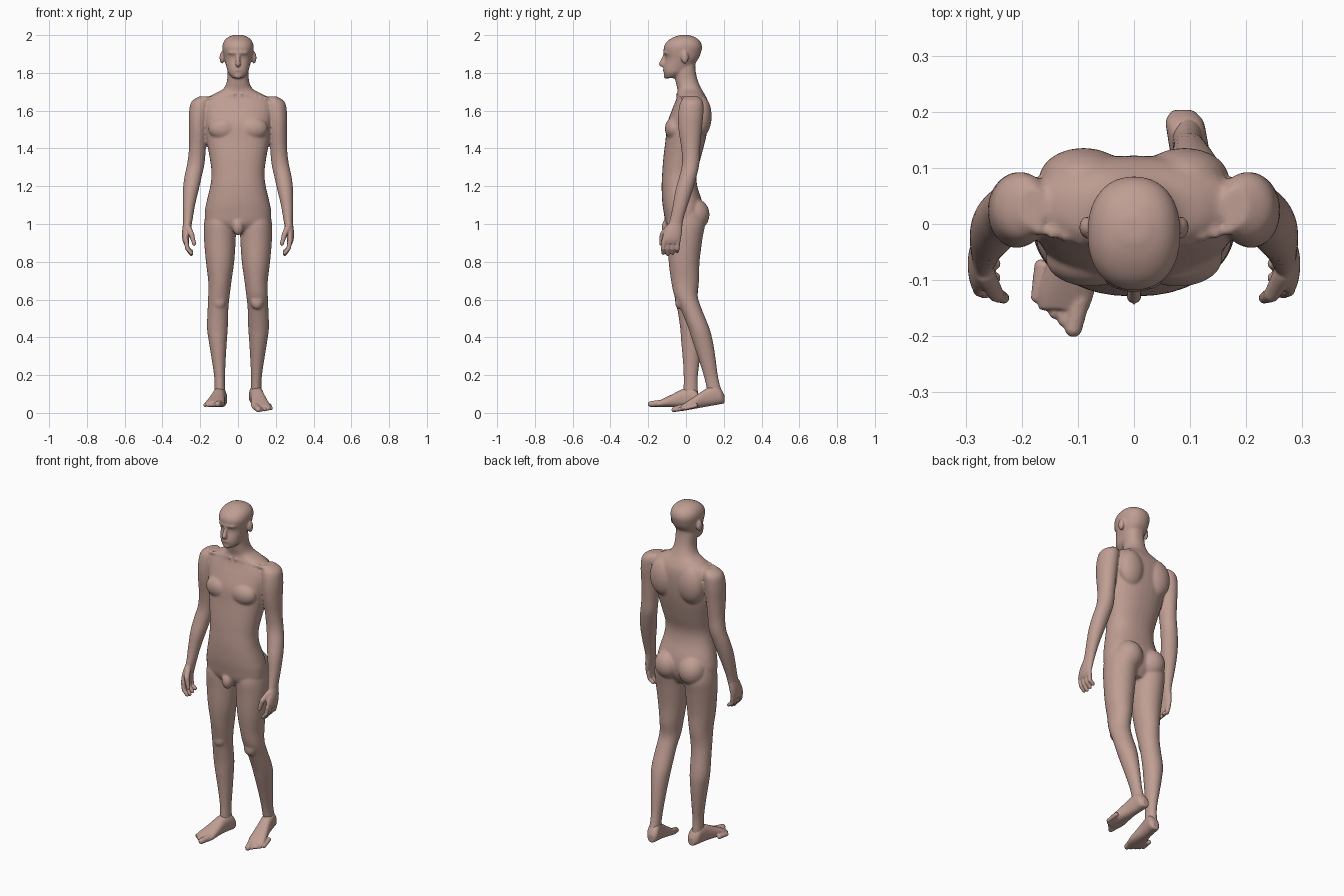
import bpy, bmesh, math
from mathutils import Vector, Matrix

if "Cube" in bpy.data.objects:
    bpy.data.objects.remove(bpy.data.objects["Cube"])

skin = bpy.data.materials.new("skin")
skin.use_nodes = True
skin_colour = (0.52, 0.34, 0.29, 1)
skin.diffuse_color = skin_colour
skin.node_tree.nodes["Principled BSDF"].inputs["Base Color"].default_value = skin_colour


def resample(rows, steps=4):
    """Smooth curve through the section rows."""
    rows = [Vector(r) for r in rows]
    padded = [rows[0]] + rows + [rows[-1]]
    out = []
    for a, b, c, d in zip(padded, padded[1:], padded[2:], padded[3:]):
        for k in range(steps):
            t = k / steps
            out.append(b + (c - a) * (t / 2)
                       + (a * 2 - b * 5 + c * 4 - d) * (t * t / 2)
                       + (b * 3 - a - c * 3 + d) * (t ** 3 / 2))
    return out + [rows[-1]]


def loft(bm, rows, along_y=False, power=1.0, sides=32):
    """Skin oval sections: position, two centre values, two radii."""
    rings = []
    for pos, cu, cv, ru, rv in resample(rows):
        ring = []
        for i in range(sides):
            a = math.tau * i / sides
            c, s = math.cos(a), math.sin(a)
            u = cu + ru * math.copysign(abs(c) ** power, c)
            v = cv + rv * math.copysign(abs(s) ** power, s)
            ring.append(bm.verts.new((u, pos, v) if along_y else (u, v, pos)))
        rings.append(ring)
    for lo, hi in zip(rings, rings[1:]):
        for i in range(sides):
            j = (i + 1) % sides
            bm.faces.new((lo[i], lo[j], hi[j], hi[i]))
    bm.faces.new(rings[0])
    bm.faces.new(rings[-1])


def span(z, half_width, front, back):
    """Centred section given by its front and back."""
    return (z, 0, (front + back) / 2, half_width, (back - front) / 2)


def ball(bm, centre, radii):
    m = Matrix.Translation(centre) @ Matrix.Diagonal((*radii, 1))
    bmesh.ops.create_icosphere(bm, subdivisions=3, radius=1, matrix=m)


def chain(bm, points, r0, r1, steps=6):
    """Tapered rounded rod through points."""
    points = [Vector(p) for p in points]
    total = (len(points) - 1) * steps
    for n in range(total + 1):
        i = min(n // steps, len(points) - 2)
        p = points[i].lerp(points[i + 1], n / steps - i)
        r = r0 + (r1 - r0) * n / total
        bmesh.ops.create_icosphere(bm, subdivisions=2, radius=r, matrix=Matrix.Translation(p))


def finish(bm, name, voxel, smoothing):
    bmesh.ops.recalc_face_normals(bm, faces=bm.faces)
    mesh = bpy.data.meshes.new(name)
    bm.to_mesh(mesh)
    bm.free()
    mesh.materials.append(skin)
    mesh.shade_smooth()
    obj = bpy.data.objects.new(name, mesh)
    bpy.context.collection.objects.link(obj)
    remesh = obj.modifiers.new("merge", 'REMESH')
    remesh.mode = 'VOXEL'
    remesh.voxel_size = voxel
    remesh.use_smooth_shade = True
    soften = obj.modifiers.new("soften", 'SMOOTH')
    soften.factor = 0.5
    soften.iterations = smoothing


# Torso and neck
body = bmesh.new()
loft(body, [span(*r) for r in (
    (.95, .08, -.07, .05), (1.0, .165, -.105, .08), (1.06, .176, -.118, .092),
    (1.12, .166, -.126, .085), (1.2, .147, -.129, .06), (1.27, .14, -.126, .056),
    (1.35, .15, -.12, .078), (1.45, .168, -.108, .104), (1.53, .178, -.1, .118),
    (1.6, .188, -.076, .122), (1.65, .18, -.056, .116), (1.685, .135, -.046, .1),
    (1.715, .078, -.046, .082), (1.76, .058, -.056, .062), (1.82, .056, -.06, .05),
    (1.87, .05, -.05, .05))], power=0.88)
ball(body, (0, -.098, .985), (.03, .03, .045))

# Head
loft(body, [span(*r) for r in (
    (1.772, .028, -.108, -.06), (1.8, .052, -.117, -.01), (1.83, .061, -.118, .03),
    (1.875, .073, -.108, .066), (1.91, .08, -.117, .08), (1.94, .083, -.117, .085),
    (1.967, .075, -.1, .075), (1.988, .055, -.068, .05), (2.001, .022, -.03, .012))],
    power=0.9)
chain(body, [(0, -.112, 1.895), (0, -.13, 1.846)], .009, .015)
ball(body, (0, -.1, 1.906), (.055, .022, .011))
ball(body, (0, -.112, 1.815), (.024, .011, .011))
ball(body, (0, -.104, 1.786), (.022, .016, .018))

arm = ((1.675, .18, .03, .025, .035), (1.645, .198, .03, .05, .06), (1.58, .207, .025, .053, .067),
       (1.5, .211, .022, .049, .062), (1.4, .215, .025, .045, .05), (1.32, .223, .025, .046, .046),
       (1.25, .238, .01, .046, .046), (1.18, .25, -.01, .042, .046), (1.1, .26, -.03, .033, .04),
       (1.03, .265, -.048, .026, .036), (.98, .269, -.06, .021, .04))
leg = ((1.06, .095, 0, .075, .085), (1.0, .096, 0, .084, .1), (.92, .096, -.005, .084, .092),
       (.8, .095, -.01, .075, .082), (.7, .096, -.005, .062, .074), (.62, .101, 0, .057, .062),
       (.55, .106, .01, .055, .056), (.45, .109, .025, .055, .056), (.38, .107, .028, .048, .054),
       (.28, .102, .028, .037, .045), (.18, .097, .025, .028, .037), (.09, .096, .025, .029, .04))

for s in (1, -1):
    # Ear, chest, shoulder blade, collarbone and buttock
    ball(body, (s * .085, -.006, 1.88), (.013, .02, .033))
    ball(body, (s * .078, -.062, 1.505), (.08, .05, .062))
    ball(body, (s * .09, .08, 1.57), (.08, .056, .11))
    chain(body, [(s * .02, -.045, 1.685), (s * .17, -.01, 1.665)], .01, .012)
    ball(body, (s * .077, .047, 1.05), (.078, .078, .085))
    # Limbs, with the left shin swept back
    loft(body, [(z, s * x, y, rx, ry) for z, x, y, rx, ry in arm])
    sweep = 0.25 if s > 0 else 0
    loft(body, [(z, s * x, y + sweep * max(0, .62 - z), rx, ry) for z, x, y, rx, ry in leg])
    ball(body, (s * .1, -.036, .59), (.034, .022, .042))
finish(body, "body", 0.006, 8)


def build_hand(s, name):
    bm = bmesh.new()
    loft(bm, [(z, s * x, y, rx, ry) for z, x, y, rx, ry in (
        (1.04, .265, -.046, .021, .03), (1.0, .268, -.056, .023, .037),
        (.96, .274, -.068, .022, .047), (.92, .277, -.077, .018, .05),
        (.895, .274, -.08, .013, .046))])
    # Fingers and thumb
    for i in range(4):
        y = -.117 + i * .025
        tip = .832 + (.016 if i == 3 else abs(i - 1) * .006)
        chain(bm, [(s * .275, y, .91), (s * .268, y - .004, .87), (s * .247, y - .004, tip + .008)], .0135, .0105)
    chain(bm, [(s * .265, -.09, .98), (s * .246, -.125, .945), (s * .232, -.132, .895)], .019, .011)
    finish(bm, name, 0.004, 4)


def build_foot(s, name):
    bm = bmesh.new()
    loft(bm, [(y, .095 + (.03 - y) * .17, h / 2, w, h / 2) for y, w, h in (
        (.078, .018, .045), (.06, .033, .08), (.03, .035, .105), (-.02, .036, .095),
        (-.07, .043, .07), (-.12, .05, .046), (-.152, .045, .03))], along_y=True, power=0.85)
    # Toes
    for i in range(5):
        r = .0165 if i == 0 else .0125 - i * .0004
        chain(bm, [(.096 + .0175 * i, -.135 + .015 * i, r + .005),
                   (.108 + .0165 * i, -.186 + .014 * i, r)], r + .002, r)
    # The left heel is raised behind, the right foot stands forward
    for v in bm.verts:
        v.co.x *= s
        if s > 0:
            v.co.z += max(0, v.co.y + .2) * .18
            v.co.y += .125
        else:
            v.co.z += .03
    finish(bm, name, 0.004, 4)


for s, side in ((1, "left"), (-1, "right")):
    build_hand(s, side + "_hand")
    build_foot(s, side + "_foot")
